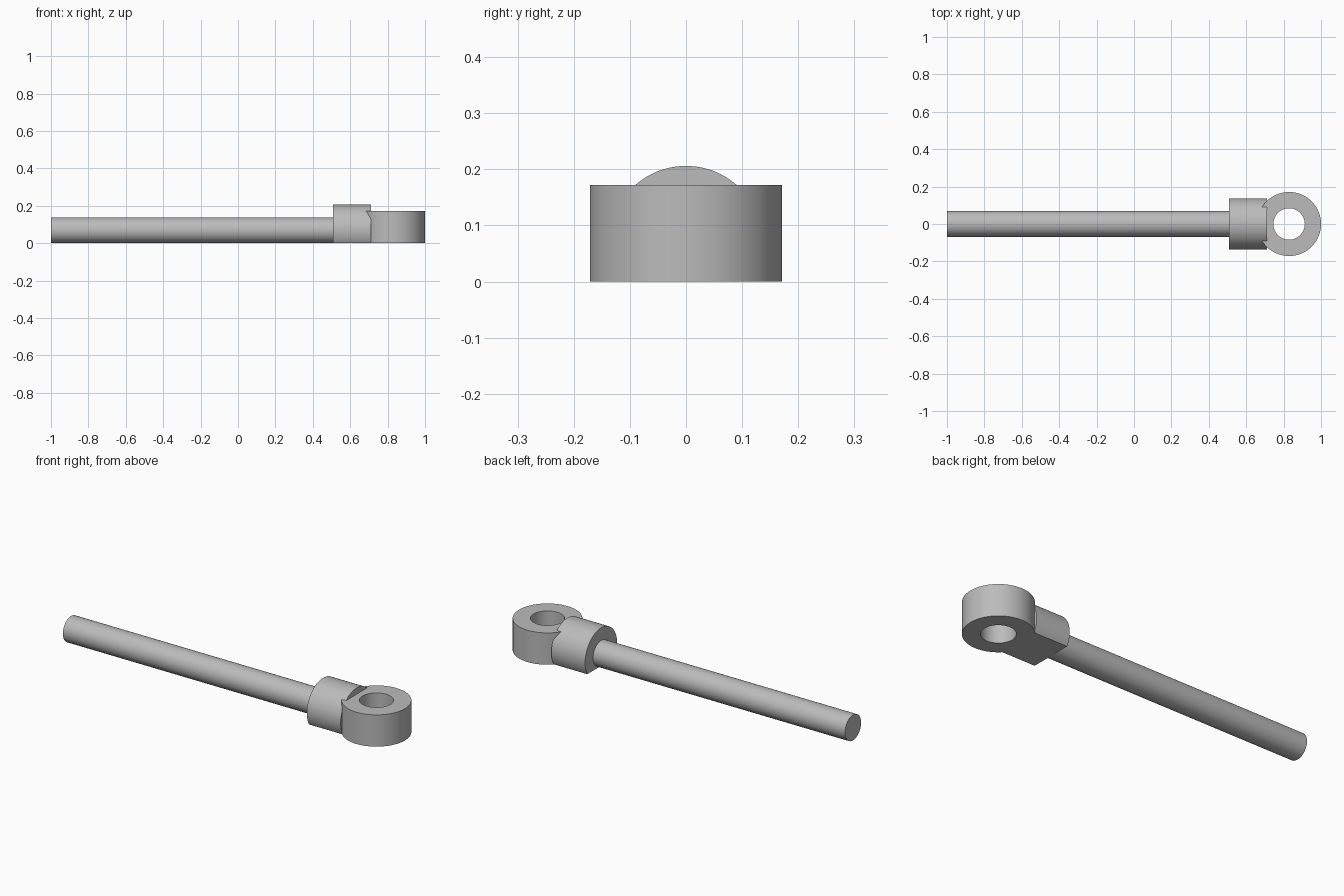
import bpy
import bmesh
from math import asin, cos, pi, radians, sin
from mathutils import Vector

cube = bpy.data.objects.get("Cube")
if cube:
    bpy.data.objects.remove(cube, do_unlink=True)

ROD_R, COLLAR_R = 0.069, 0.137
EYE_X, EYE_R, HOLE_R, EYE_H = 0.829, 0.171, 0.084, 0.172
COLLAR_X0, COLLAR_X1 = 0.508, 0.71

steel = bpy.data.materials.new("grey steel")
steel.use_nodes = True
steel.diffuse_color = (0.5, 0.5, 0.5, 1)
steel.node_tree.nodes["Principled BSDF"].inputs["Base Color"].default_value = (0.5, 0.5, 0.5, 1)


def finish(name, bm):
    """Turn a bmesh into a named, coloured object."""
    bmesh.ops.remove_doubles(bm, verts=bm.verts, dist=1e-5)
    bmesh.ops.recalc_face_normals(bm, faces=bm.faces)
    mesh = bpy.data.meshes.new(name)
    bm.to_mesh(mesh)
    bm.free()
    mesh.materials.append(steel)
    obj = bpy.data.objects.new(name, mesh)
    bpy.context.collection.objects.link(obj)
    return obj


def prism(name, points, direction):
    """Extrude a flat outline along a direction."""
    bm = bmesh.new()
    face = bm.faces.new([bm.verts.new(p) for p in points])
    new = bmesh.ops.extrude_face_region(bm, geom=[face], use_keep_orig=True)["geom"]
    verts = [g for g in new if isinstance(g, bmesh.types.BMVert)]
    bmesh.ops.translate(bm, verts=verts, vec=Vector(direction))
    return finish(name, bm)


def arc(radius, start, end, steps):
    """Points on an arc, as pairs."""
    angles = [start + (end - start) * i / steps for i in range(steps + 1)]
    return [(radius * cos(a), radius * sin(a)) for a in angles]


def smooth(obj):
    bpy.ops.object.select_all(action="DESELECT")
    obj.select_set(True)
    bpy.context.view_layer.objects.active = obj
    bpy.ops.object.shade_smooth_by_angle(angle=radians(30))


# Long round rod
rod = prism("rod", [(-1, y, ROD_R + z) for y, z in arc(ROD_R, 0, 2 * pi, 72)[:-1]],
            (1 + COLLAR_X0, 0, 0))

# Collar, round on top and flat underneath
low = asin(ROD_R / COLLAR_R)
collar = prism("collar", [(COLLAR_X0, y, ROD_R + z) for y, z in arc(COLLAR_R, -low, pi + low, 72)],
               (COLLAR_X1 - COLLAR_X0, 0, 0))

# Eye ring, a rectangle spun about the vertical hole axis
bm = bmesh.new()
section = [(HOLE_R, 0), (EYE_R, 0), (EYE_R, EYE_H), (HOLE_R, EYE_H)]
verts = [bm.verts.new((EYE_X + r, 0, z)) for r, z in section]
edges = [bm.edges.new((verts[i], verts[(i + 1) % 4])) for i in range(4)]
bmesh.ops.spin(bm, geom=verts + edges, cent=(EYE_X, 0, 0), axis=(0, 0, 1),
               angle=2 * pi, steps=96)
eye = finish("eye_ring", bm)

# Trim the collar where the eye ring meets it
cutter = prism("collar_cutter",
               [(EYE_X + x, y, -0.1) for x, y in arc(EYE_R, 0, 2 * pi, 96)[:-1]],
               (0, 0, EYE_H + 0.1))
trim = collar.modifiers.new("trim", "BOOLEAN")
trim.operation = "DIFFERENCE"
trim.solver = "EXACT"
trim.object = cutter
bpy.ops.object.select_all(action="DESELECT")
collar.select_set(True)
bpy.context.view_layer.objects.active = collar
bpy.ops.object.modifier_apply(modifier="trim")
bpy.data.objects.remove(cutter, do_unlink=True)

for part in (rod, collar, eye):
    smooth(part)
